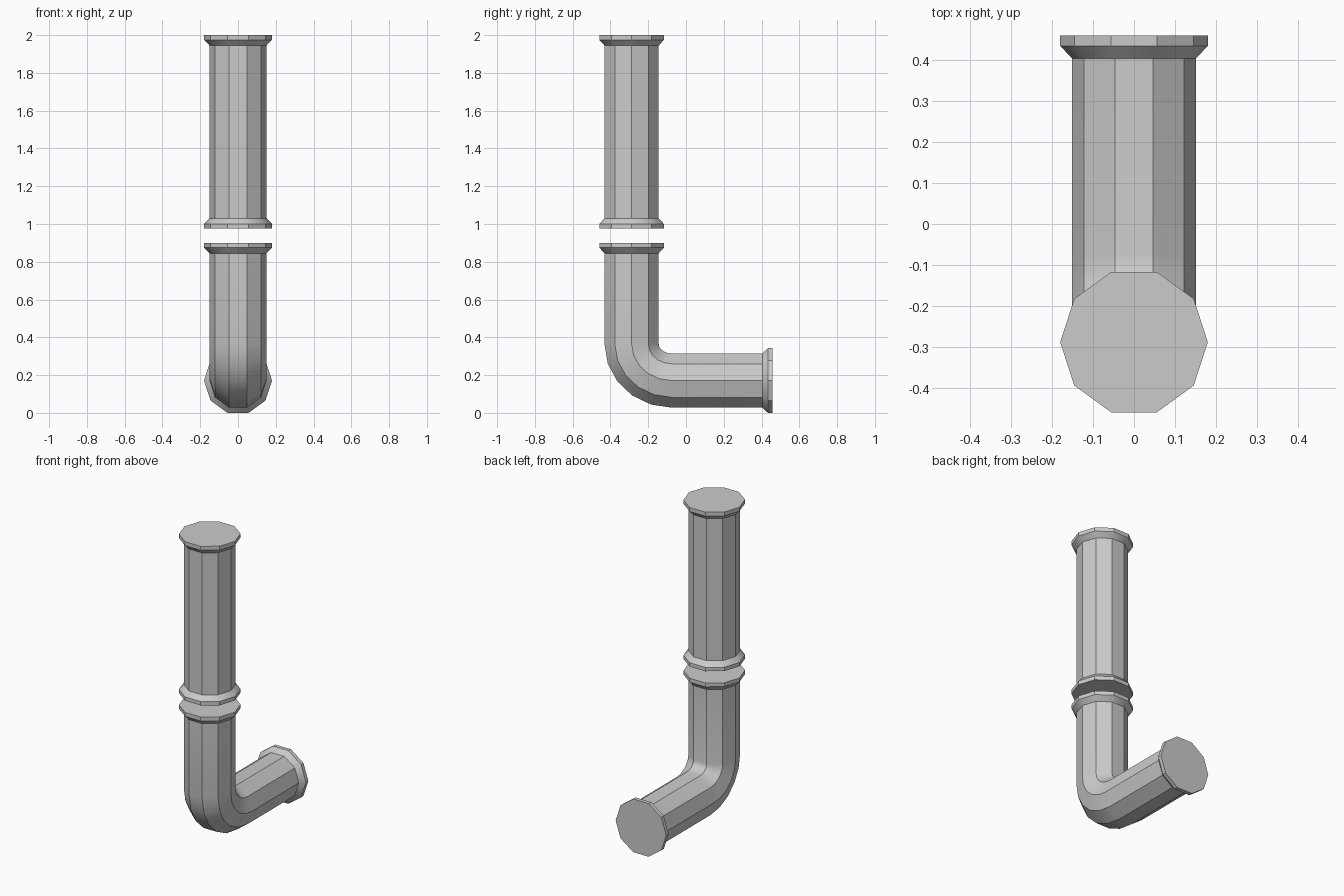
import bpy, bmesh
from math import sin, cos, pi, radians

if "Cube" in bpy.data.objects:
    bpy.data.objects.remove(bpy.data.objects["Cube"])

SIDES = 10
PIPE, FLANGE = 0.151, 0.18      # corner radii
Y0 = -0.288                     # axis of the vertical pipes
Z0 = FLANGE * cos(pi / SIDES)   # axis of the horizontal outlet


def ring(place):
    """Decagon whose (across, offset) coordinates are mapped by place(r)."""
    def points(r):
        return [(r * cos(2 * pi * i / SIDES),) + place(r * sin(2 * pi * i / SIDES))
                for i in range(SIDES)]
    return points


def level(z):
    return ring(lambda v: (Y0 + v, z))


def upright(y):
    return ring(lambda v: (y, Z0 + v))


def bend(angle, cy=-0.075, cz=0.365):
    """Ring on the elbow; v > 0 points to the inside of the bend."""
    a, b = cy - Y0, cz - Z0
    return ring(lambda v: (cy - (a - v) * cos(angle), cz - (b - v) * sin(angle)))


def loft(name, sections):
    """Skin a capped tube through (ring, radius) sections."""
    bm = bmesh.new()
    loops = [[bm.verts.new(p) for p in place(r)] for place, r in sections]
    for lo, hi in zip(loops, loops[1:]):
        for i in range(SIDES):
            j = (i + 1) % SIDES
            bm.faces.new((lo[i], lo[j], hi[j], hi[i]))
    bm.faces.new(loops[0])
    bm.faces.new(loops[-1])
    bmesh.ops.recalc_face_normals(bm, faces=bm.faces)
    mesh = bpy.data.meshes.new(name)
    bm.to_mesh(mesh)
    bm.free()
    ob = bpy.data.objects.new(name, mesh)
    bpy.context.collection.objects.link(ob)
    bpy.ops.object.select_all(action='DESELECT')
    ob.select_set(True)
    bpy.context.view_layer.objects.active = ob
    bpy.ops.object.shade_smooth_by_angle(angle=radians(30))


def collar(place, end, inward):
    """Flanged end: flat rim, then a taper down to the pipe."""
    return [(place(end), FLANGE), (place(end + 0.025 * inward), FLANGE),
            (place(end + 0.055 * inward), PIPE)]


# straight upper pipe with a flange at both ends
loft("upper_pipe", collar(level, 0.975, 1) + collar(level, 2.0, -1)[::-1])

# lower pipe: flange, elbow in five steps, horizontal flanged outlet
elbow = [(bend(radians(18 * k)), PIPE) for k in range(6)]
loft("elbow_pipe", collar(level, 0.90, -1) + elbow + collar(upright, 0.459, -1)[::-1])
